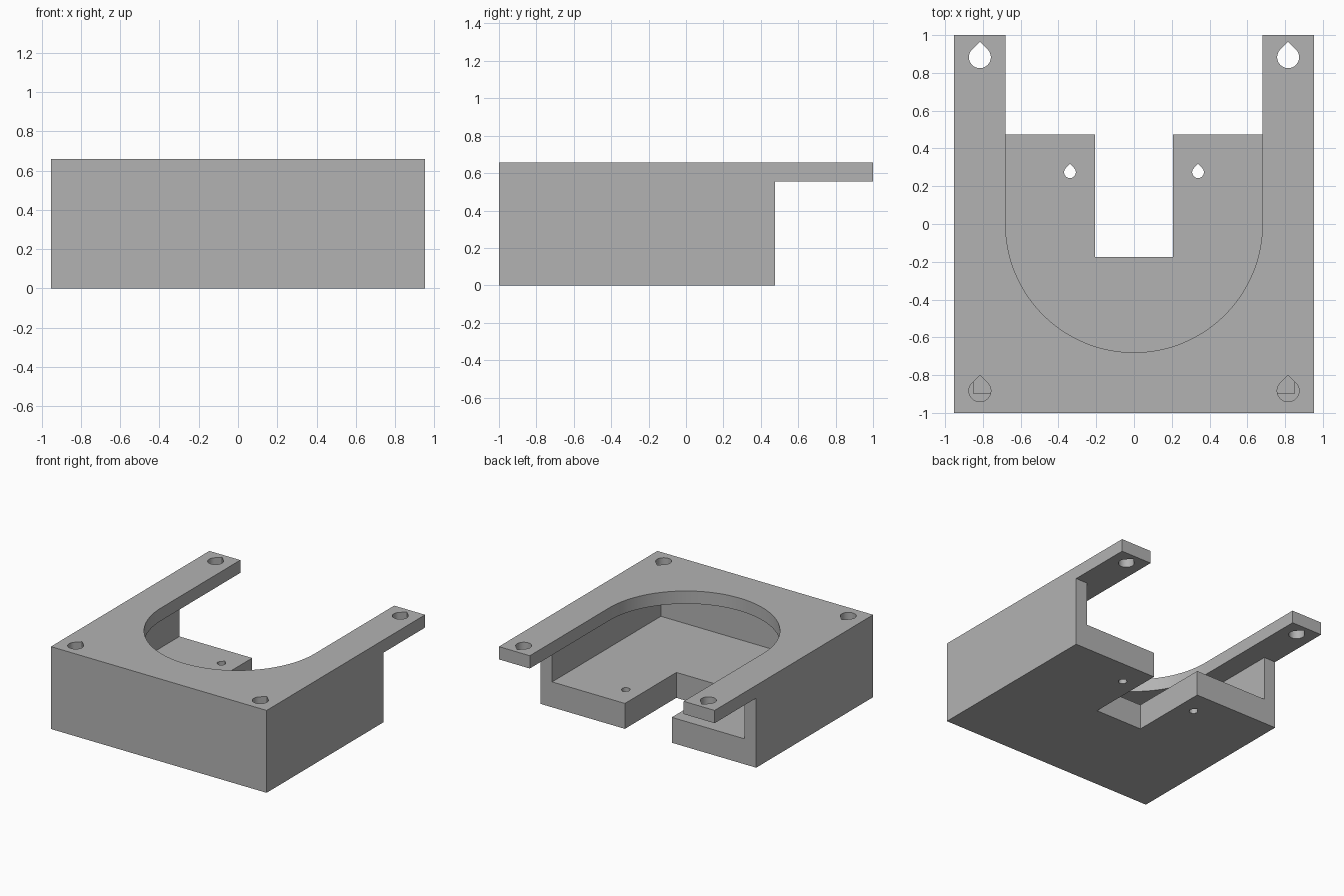
import bpy
import bmesh
from math import cos, sin, pi, sqrt, radians

if "Cube" in bpy.data.objects:
    bpy.data.objects.remove(bpy.data.objects["Cube"], do_unlink=True)

# Main sizes
HALF_W, HEIGHT = 0.953, 0.658
PLATE_Z, FLOOR_Z = 0.556, 0.203
INNER_X, INNER_Y = 0.85, -0.897
FLOOR_BACK = 0.475
OPEN_R = 0.68
OVER = 1.2

grey = bpy.data.materials.new("plain grey")
grey.use_nodes = True
GREY = (0.45, 0.45, 0.45, 1)
grey.diffuse_color = GREY
grey.node_tree.nodes["Principled BSDF"].inputs["Base Color"].default_value = GREY


def prism(name, outline, z0, z1):
    """Extrude a counter-clockwise outline from z0 to z1."""
    bm = bmesh.new()
    base = bm.faces.new([bm.verts.new((x, y, z0)) for x, y in outline])
    top = bmesh.ops.extrude_face_region(bm, geom=[base])["geom"]
    verts = [v for v in top if isinstance(v, bmesh.types.BMVert)]
    bmesh.ops.translate(bm, vec=(0, 0, z1 - z0), verts=verts)
    bmesh.ops.recalc_face_normals(bm, faces=bm.faces)
    mesh = bpy.data.meshes.new(name)
    bm.to_mesh(mesh)
    bm.free()
    mesh.materials.append(grey)
    obj = bpy.data.objects.new(name, mesh)
    bpy.context.collection.objects.link(obj)
    return obj


def rect(half_x, y0, y1):
    return [(-half_x, y0), (half_x, y0), (half_x, y1), (-half_x, y1)]


def arc(cx, cy, r, start, end, steps):
    angles = [start + (end - start) * i / steps for i in range(steps + 1)]
    return [(cx + r * cos(a), cy + r * sin(a)) for a in angles]


def teardrop(cx, cy, r):
    """Round hole with a right-angled point towards the back."""
    return arc(cx, cy, r, 0.75 * pi, 2.25 * pi, 36) + [(cx, cy + r * sqrt(2))]


bracket = prism("bracket", rect(HALF_W, -1, 1), 0, HEIGHT)

# Cutters: space under the arms, inner cavity, round opening, floor notch
opening = arc(0, 0, OPEN_R, pi, 2 * pi, 64) + [(OPEN_R, OVER), (-OPEN_R, OVER)]
cutters = [
    prism("rear_gap", rect(OVER, FLOOR_BACK, OVER), -0.1, PLATE_Z),
    prism("cavity", rect(INNER_X, INNER_Y, OVER), FLOOR_Z, PLATE_Z),
    prism("round_opening", opening, 0.4, 0.8),
    prism("floor_notch", rect(0.207, -0.174, OVER), -0.1, 0.3),
]
# Screw holes in the top plate and small ones in the floor
for side in (-1, 1):
    cutters += [
        prism("front_hole", teardrop(side * 0.816, -0.883, 0.058), PLATE_Z, 0.8),
        prism("back_hole", teardrop(side * 0.816, 0.883, 0.058), 0.4, 0.8),
        prism("floor_hole", teardrop(side * 0.339, 0.274, 0.031), -0.1, 0.3),
    ]

for cutter in cutters:
    cutter.hide_render = True
    mod = bracket.modifiers.new(cutter.name, "BOOLEAN")
    mod.operation = "DIFFERENCE"
    mod.solver = "EXACT"
    mod.object = cutter

# Bake the cuts into the bracket and drop the cutters
bpy.context.view_layer.update()
graph = bpy.context.evaluated_depsgraph_get()
baked = bpy.data.meshes.new_from_object(bracket.evaluated_get(graph))
bracket.modifiers.clear()
bracket.data = baked
for cutter in cutters:
    bpy.data.objects.remove(cutter, do_unlink=True)

bpy.ops.object.select_all(action="DESELECT")
bracket.select_set(True)
bpy.context.view_layer.objects.active = bracket
bpy.ops.object.shade_smooth_by_angle(angle=radians(30))
